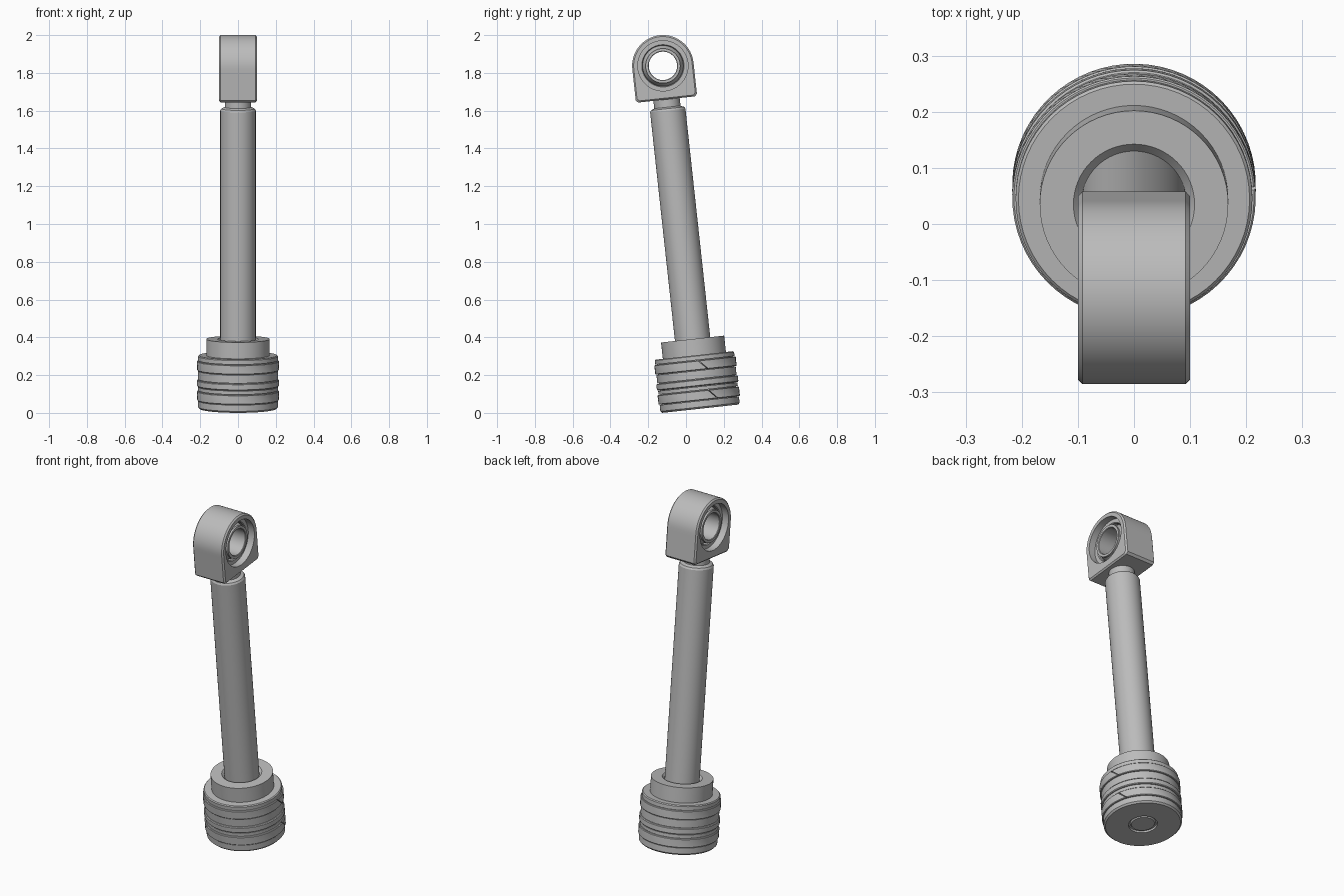
import bpy, bmesh
from math import sin, cos, pi, tau, atan2, radians
from mathutils import Matrix, Vector

if "Cube" in bpy.data.objects:
    bpy.data.objects.remove(bpy.data.objects["Cube"])

STEEL = bpy.data.materials.new("grey_steel")
STEEL.use_nodes = True
GREY = (0.5, 0.5, 0.5, 1)
STEEL.diffuse_color = GREY
STEEL.node_tree.nodes["Principled BSDF"].inputs["Base Color"].default_value = GREY

# The whole cylinder leans forward about its lower end
LEAN = Matrix.Translation((0, 0.075, 0.022)) @ Matrix.Rotation(radians(6.2), 4, 'X')
EYE = LEAN @ Matrix.Translation((0, 0, 1.826))
SIDES = 64


def loft(name, rings, matrix, around=True, closed=False):
    """Skin a list of equally long point rings."""
    bm = bmesh.new()
    rows = [[bm.verts.new(p) for p in ring] for ring in rings]
    n = len(rows[0])
    pairs = list(zip(rows, rows[1:]))
    if closed:
        pairs.append((rows[-1], rows[0]))
    for a, b in pairs:
        for i in range(n if around else n - 1):
            j = (i + 1) % n
            bm.faces.new((a[i], a[j], b[j], b[i]))
    if not around:
        bm.faces.new([row[0] for row in rows])
        bm.faces.new([row[-1] for row in rows])
    bmesh.ops.remove_doubles(bm, verts=bm.verts, dist=1e-5)
    bmesh.ops.recalc_face_normals(bm, faces=bm.faces)
    mesh = bpy.data.meshes.new(name)
    bm.to_mesh(mesh)
    bm.free()
    mesh.materials.append(STEEL)
    ob = bpy.data.objects.new(name, mesh)
    bpy.context.collection.objects.link(ob)
    ob.matrix_world = matrix
    bpy.ops.object.select_all(action='DESELECT')
    ob.select_set(True)
    bpy.context.view_layer.objects.active = ob
    bpy.ops.object.shade_smooth_by_angle(angle=radians(30))
    return ob


def lathe(name, profile, matrix=LEAN, closed=False):
    """Turn a (radius, height) profile about local z."""
    rings = [[(r * cos(tau * i / SIDES), r * sin(tau * i / SIDES), t)
              for i in range(SIDES)] for r, t in profile]
    return loft(name, rings, matrix, closed=closed)


def split_ring(name, low, high, angle, gap=0.025):
    """Guide ring with a slanted joint."""
    mid, rings = (low + high) / 2, []
    for r, t in ((0.2, low), (0.214, low), (0.217, low + 0.003),
                 (0.217, high - 0.003), (0.214, high), (0.2, high)):
        start = angle - (t - mid) / 0.215 + gap / 2
        rings.append([(r * cos(start + (tau - gap) * i / SIDES),
                       r * sin(start + (tau - gap) * i / SIDES), t)
                      for i in range(SIDES + 1)])
    loft(name, rings, LEAN, around=False, closed=True)


# Piston head with three grooves, a collar, and a countersunk bore
GROOVES = ((0.045, 0.095), (0.12, 0.155), (0.205, 0.255))
head = [(0, 0.012), (0.078, 0.012), (0.078, 0), (0.202, 0), (0.211, 0.009)]
for low, high in GROOVES:
    a, b = low - 0.003, high + 0.003
    head += [(0.211, a), (0.202, a), (0.202, b), (0.211, b)]
head += [(0.211, 0.279), (0.206, 0.284), (0.168, 0.284), (0.168, 0.371),
         (0.108, 0.371), (0.094, 0.356)]
lathe("piston_head", head)

# Rod end seen in the underside of the piston
lathe("rod_end_plug", [(0, 0.003), (0.062, 0.003), (0.068, 0.012)])

# Guide rings and seal
split_ring("lower_guide_ring", *GROOVES[0], 0.36)
split_ring("upper_guide_ring", *GROOVES[2], 0.19)
low, high = GROOVES[1]
lathe("piston_seal", [(0.2, low), (0.213, low), (0.217, low + 0.004),
                      (0.217, high - 0.004), (0.213, high), (0.2, high)], closed=True)

# Rod with chamfered shoulder and narrow neck
lathe("rod", [(0.094, 0.34), (0.094, 1.588), (0.088, 1.598), (0.07, 1.606),
              (0.07, 1.65), (0, 1.65)])

# Eye block: round above, square below, bored through along x
W, D, H, BEVEL, CORNER, BORE = 0.163, 0.179, 0.1, 0.008, 0.012, 0.133
angles = [tau * i / SIDES for i in range(SIDES)]
for y, z in ((W, CORNER - D), (W - CORNER, -D)):
    angles += [atan2(z, y) % tau, atan2(z, -y) % tau]
angles.sort()


def outline(x, inset):
    points = []
    for a in angles:
        c, s = abs(cos(a)), abs(sin(a))
        w, d = W - inset, D - inset
        r = w
        if a > pi:
            r = min(w / max(c, 1e-6), d / max(s, 1e-6), (w + d - CORNER) / (c + s))
        points.append((x, r * cos(a), r * sin(a)))
    return points


def bore(x, r):
    return [(x, r * cos(a), r * sin(a)) for a in angles]


loft("rod_eye", [outline(BEVEL - H, 0), outline(H - BEVEL, 0), outline(H, BEVEL),
                 bore(H, BORE), bore(-H, BORE), outline(-H, BEVEL)], EYE, closed=True)

# Spherical bearing inside the eye
ACROSS = EYE @ Matrix.Rotation(pi / 2, 4, 'Y')
lathe("bearing_outer_race", [(BORE + 0.002, -0.06), (BORE + 0.002, 0.06), (0.112, 0.06),
                             (0.108, 0.055), (0.108, -0.055), (0.112, -0.06)],
      ACROSS, closed=True)
ball = [(0.075, 0.08), (0.078, 0.083), (0.092, 0.083)]
ball += [((0.124 ** 2 - t * t) ** 0.5 - 0.012, t)
         for t in [0.07 - 0.14 * i / 10 for i in range(11)]]
ball += [(0.092, -0.083), (0.078, -0.083), (0.075, -0.08)]
lathe("bearing_inner_ring", ball, ACROSS, closed=True)
